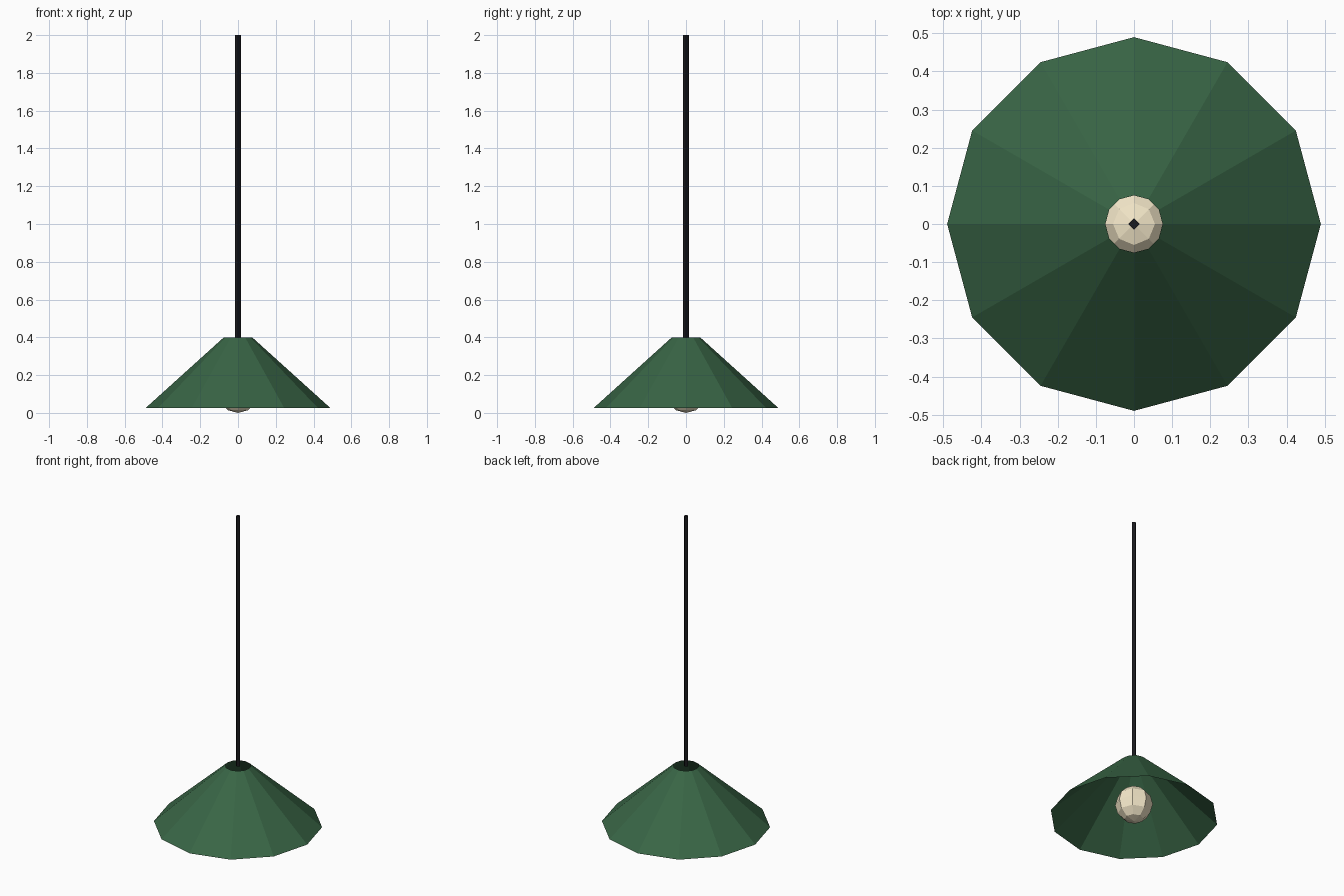
import bpy

if "Cube" in bpy.data.objects:
    bpy.data.objects.remove(bpy.data.objects["Cube"])


def paint(obj, name, part, colour):
    mat = bpy.data.materials.new(part)
    mat.diffuse_color = (*colour, 1)
    mat.use_nodes = True
    mat.node_tree.nodes["Principled BSDF"].inputs["Base Color"].default_value = mat.diffuse_color
    obj.name = name
    obj.data.materials.append(mat)


# Open twelve-sided shade
bpy.ops.mesh.primitive_cone_add(vertices=12, radius1=0.49, radius2=0.075, depth=0.375,
                                end_fill_type='NOTHING', location=(0, 0, 0.2125))
paint(bpy.context.object, "lamp_shade", "green_enamel", (0.04, 0.13, 0.06))

# Four-sided hanging cord
bpy.ops.mesh.primitive_cylinder_add(vertices=4, radius=0.015, depth=1.6,
                                    location=(0, 0, 1.2))
paint(bpy.context.object, "hanging_cord", "black_cord", (0.01, 0.01, 0.013))

# Faceted bulb peeking out below the shade
bpy.ops.mesh.primitive_uv_sphere_add(segments=8, ring_count=6, radius=0.11,
                                     location=(0, 0, 0.11))
paint(bpy.context.object, "bulb", "warm_glass", (0.9, 0.8, 0.58))
